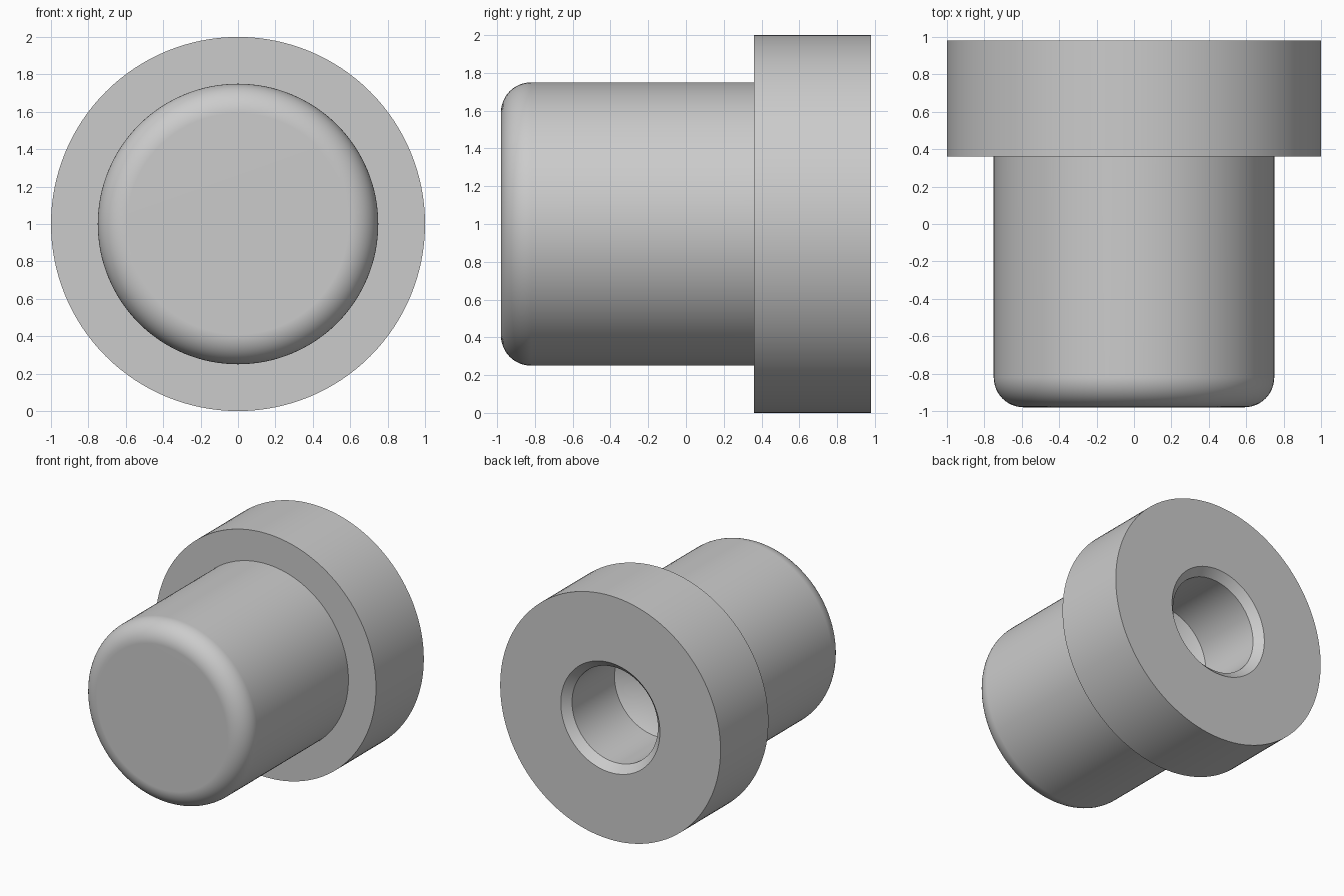
import bpy
import bmesh
import math
from mathutils import Matrix, Vector

cube = bpy.data.objects.get("Cube")
if cube:
    bpy.data.objects.remove(cube)

SEGMENTS = 128
FRONT, SHOULDER, BACK = -0.98, 0.36, 0.98
SHAFT_R, FLANGE_R, FILLET = 0.75, 1.0, 0.16
BORE_R, CHAMFER, BORE_DEPTH = 0.39, 0.06, 0.61

grey = bpy.data.materials.new("plain grey")
colour = (0.6, 0.6, 0.6, 1.0)
grey.use_nodes = True
grey.diffuse_color = colour
grey.node_tree.nodes["Principled BSDF"].inputs["Base Color"].default_value = colour


def fillet(steps=12):
    """Quarter round between the nose face and the shaft wall."""
    for i in range(steps + 1):
        a = math.pi / 2 * i / steps
        yield (SHAFT_R - FILLET + FILLET * math.sin(a),
               FRONT + FILLET - FILLET * math.cos(a))


def lathe(name, profile):
    """Revolve (radius, y) points around the y axis at height 1."""
    bm = bmesh.new()
    verts = [bm.verts.new((r, y, 0)) for r, y in profile]
    edges = [bm.edges.new(pair) for pair in zip(verts, verts[1:])]
    bmesh.ops.spin(bm, geom=verts + edges, cent=(0, 0, 0), axis=(0, 1, 0),
                   angle=2 * math.pi, steps=SEGMENTS)
    bmesh.ops.remove_doubles(bm, verts=bm.verts, dist=0.0001)
    bmesh.ops.recalc_face_normals(bm, faces=bm.faces)
    bmesh.ops.transform(bm, matrix=Matrix.Translation(Vector((0, 0, 1))),
                        verts=bm.verts)
    mesh = bpy.data.meshes.new(name)
    bm.to_mesh(mesh)
    bm.free()
    mesh.materials.append(grey)
    obj = bpy.data.objects.new(name, mesh)
    bpy.context.collection.objects.link(obj)
    return obj


# Rounded shaft, flange, chamfered blind bore with a drill-point end
bore_end = BACK - BORE_DEPTH
drill_tip = bore_end - BORE_R / math.tan(math.radians(59))
profile = [(0, FRONT), *fillet(),
           (SHAFT_R, SHOULDER), (FLANGE_R, SHOULDER), (FLANGE_R, BACK),
           (BORE_R + CHAMFER, BACK), (BORE_R, BACK - CHAMFER),
           (BORE_R, bore_end), (0, drill_tip)]
pin = lathe("flanged_pin", profile)

# Smooth curves with crisp machined edges
bpy.ops.object.select_all(action="DESELECT")
pin.select_set(True)
bpy.context.view_layer.objects.active = pin
bpy.ops.object.shade_smooth_by_angle(angle=math.radians(25))
weighted = pin.modifiers.new("even shading", "WEIGHTED_NORMAL")
weighted.keep_sharp = True
